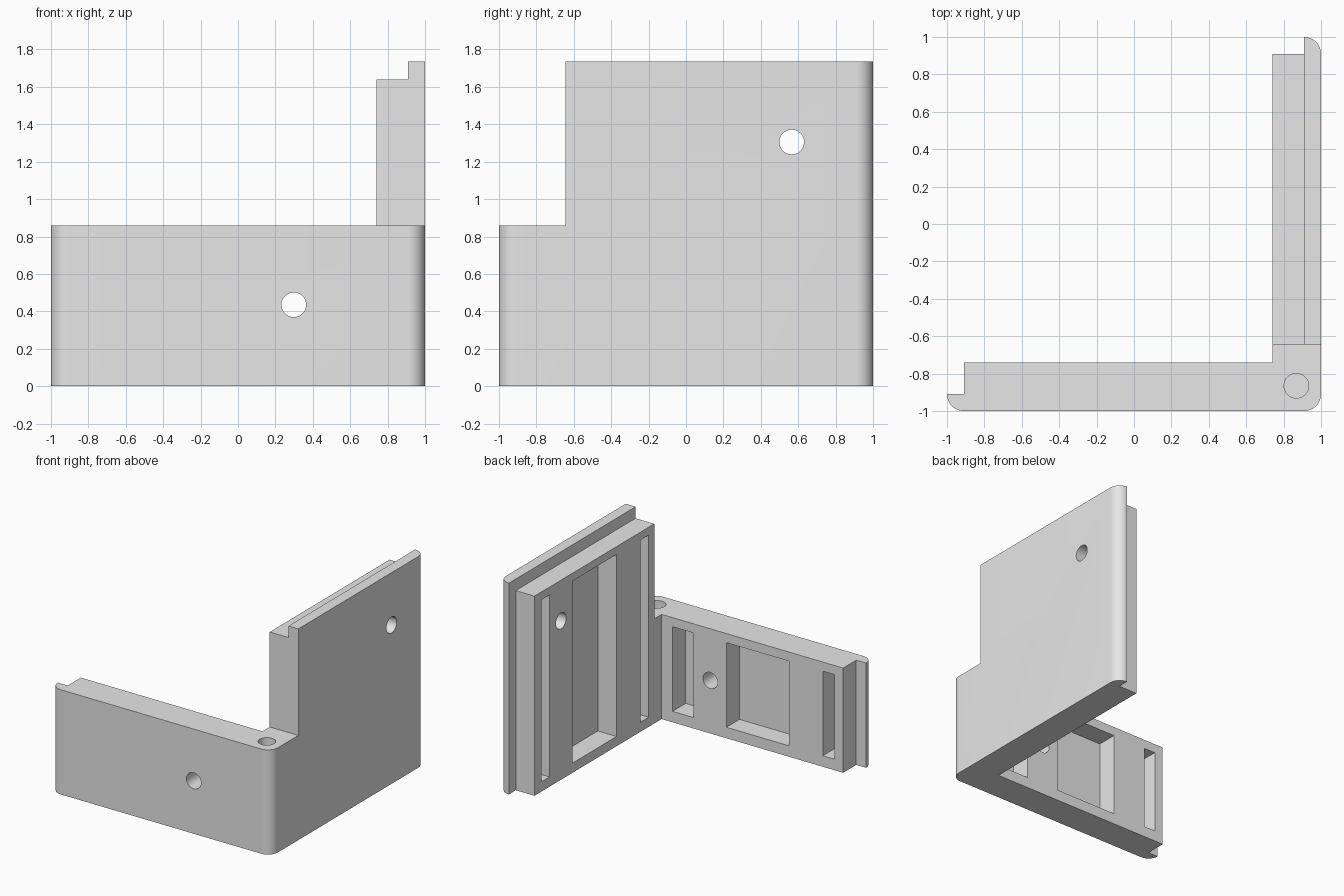
import bpy
import bmesh
from math import cos, sin, pi, radians

cube = bpy.data.objects.get("Cube")
if cube:
    bpy.data.objects.remove(cube, do_unlink=True)

LOW, STEP, TOP = 0.86, 1.64, 1.735   # front wall, ledge and side plate heights
INNER, LIP = 0.74, 0.91              # inner wall face and back of outer skin
ROUND = 1 - LIP
BORE = 0.066

grey = bpy.data.materials.new("plain_grey")
grey.use_nodes = True
grey.diffuse_color = (0.8, 0.8, 0.8, 1)
grey.node_tree.nodes["Principled BSDF"].inputs["Base Color"].default_value = (0.8, 0.8, 0.8, 1)


def make_object(name, bm):
    bmesh.ops.recalc_face_normals(bm, faces=bm.faces)
    mesh = bpy.data.meshes.new(name)
    bm.to_mesh(mesh)
    bm.free()
    mesh.materials.append(grey)
    obj = bpy.data.objects.new(name, mesh)
    bpy.context.collection.objects.link(obj)
    return obj


def extrude_profile(name, points, z0, z1):
    bm = bmesh.new()
    face = bm.faces.new([bm.verts.new((x, y, z0)) for x, y in points])
    grown = bmesh.ops.extrude_face_region(bm, geom=[face])["geom"]
    for v in grown:
        if isinstance(v, bmesh.types.BMVert):
            v.co.z = z1
    return make_object(name, bm)


def arc(cx, cy, start, steps=12):
    return [(cx + ROUND * cos(start + i * pi / 2 / steps),
             cy + ROUND * sin(start + i * pi / 2 / steps)) for i in range(steps + 1)]


def cut(target, cutter):
    cutter.hide_render = True
    mod = target.modifiers.new("cut", 'BOOLEAN')
    mod.operation = 'DIFFERENCE'
    mod.solver = 'EXACT'
    mod.object = cutter
    bpy.context.view_layer.objects.active = target
    bpy.ops.object.modifier_apply(modifier=mod.name)
    bpy.data.objects.remove(cutter, do_unlink=True)


def cut_box(target, x0, x1, y0, y1, z0, z1):
    cut(target, extrude_profile("box_cutter", [(x0, y0), (x1, y0), (x1, y1), (x0, y1)], z0, z1))


def cut_bore(target, location, rotation, depth):
    bpy.ops.mesh.primitive_cylinder_add(vertices=40, radius=BORE, depth=depth,
                                        location=location, rotation=rotation)
    cut(target, bpy.context.object)


# L-shaped body with rounded outer corners and thin overlapping lips at both ends
outline = (arc(-LIP, -LIP, pi) + arc(LIP, -LIP, 1.5 * pi) + arc(LIP, LIP, 0)
           + [(LIP, LIP), (INNER, LIP), (INNER, -INNER), (-LIP, -INNER),
              (-LIP, -LIP), (-1, -LIP)])
clean = []
for p in outline:
    if not any(abs(p[0] - q[0]) + abs(p[1] - q[1]) < 1e-5 for q in clean):
        clean.append(p)
bracket = extrude_profile("corner_bracket", clean, 0, TOP)

# Lower front wall and the ledge along the top of the side wall
cut_box(bracket, -1.2, 1.2, -1.2, -0.645, LOW, 2)
cut_box(bracket, 0.5, LIP, -0.8, 1.2, STEP, 2)

# Tall pockets inside the side wall
for y0, y1 in ((0.715, 0.82), (-0.155, 0.415), (-0.57, -0.465)):
    cut_box(bracket, 0.6, LIP, y0, y1, 0.08, 1.575)

# Short pockets inside the front wall
for x0, x1 in ((0.45, 0.64), (-0.42, 0.15), (-0.83, -0.725)):
    cut_box(bracket, x0, x1, -LIP, -0.6, 0.09, 0.785)

# Screw holes through both walls and a blind hole in the corner
cut_bore(bracket, (0.865, 0.565, 1.305), (0, pi / 2, 0), 1)
cut_bore(bracket, (0.298, -0.865, 0.435), (pi / 2, 0, 0), 1)
cut_bore(bracket, (0.868, -0.865, LOW), (0, 0, 0), 1.2)

# Smooth round parts, keep edges crisp
bpy.ops.object.select_all(action='DESELECT')
bracket.select_set(True)
bpy.context.view_layer.objects.active = bracket
bpy.ops.object.shade_smooth_by_angle(angle=radians(30))
